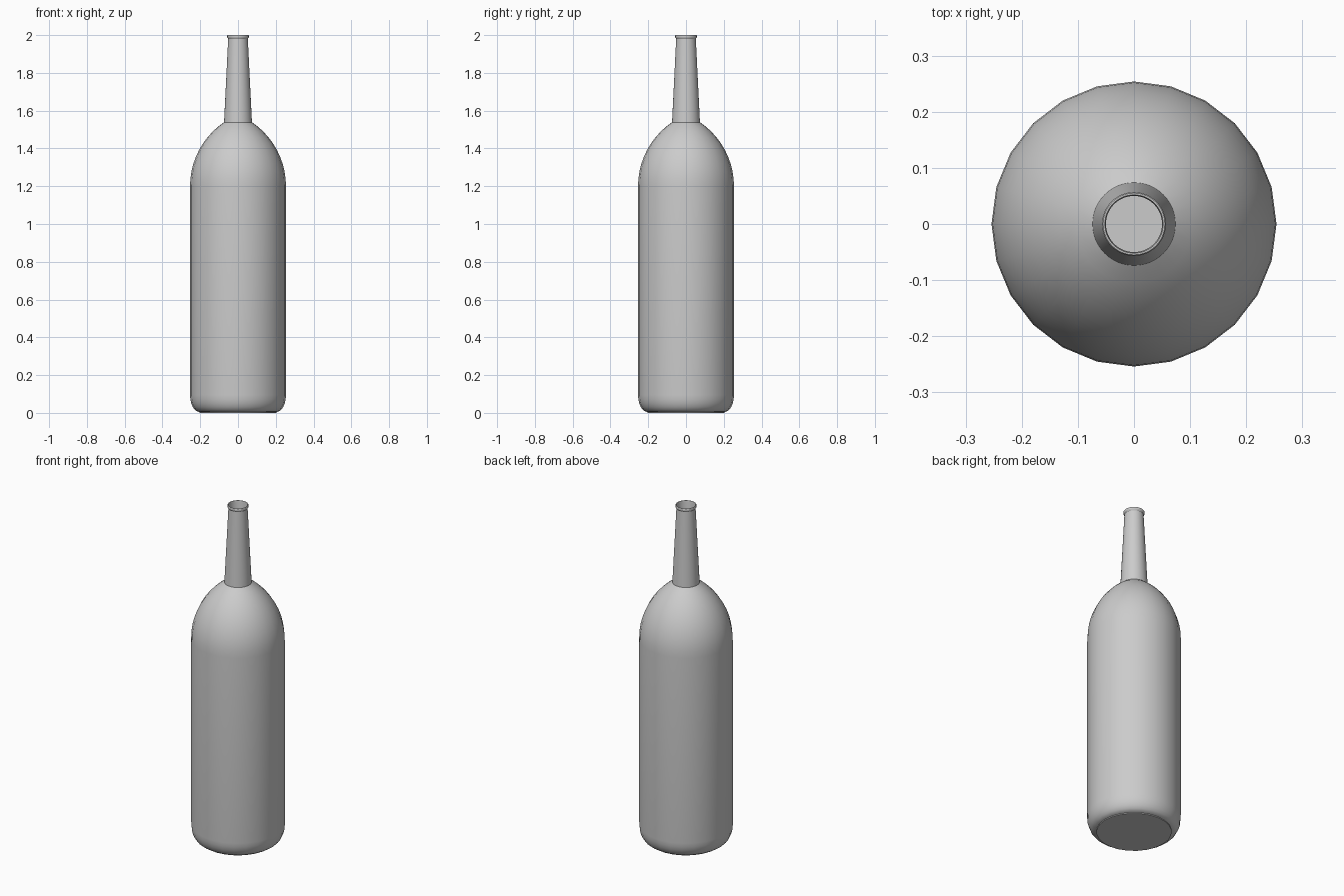
import bpy, bmesh, math

cube = bpy.data.objects.get("Cube")
if cube:
    bpy.data.objects.remove(cube, do_unlink=True)

grey = bpy.data.materials.new("light_grey")
grey.use_nodes = True
COLOUR = (0.6, 0.6, 0.6, 1)
grey.diffuse_color = COLOUR
grey.node_tree.nodes["Principled BSDF"].inputs["Base Color"].default_value = COLOUR


def lathe(name, profile, sides, cap_start=False, cap_end=False):
    """Revolve (radius, height) points about the z axis."""
    bm = bmesh.new()
    rings = []
    for r, z in profile:
        rings.append([bm.verts.new((r * math.cos(2 * math.pi * i / sides),
                                    r * math.sin(2 * math.pi * i / sides), z))
                      for i in range(sides)])
    for low, high in zip(rings, rings[1:]):
        for i in range(sides):
            j = (i + 1) % sides
            bm.faces.new((low[i], low[j], high[j], high[i]))
    if cap_start:
        bm.faces.new(rings[0][::-1])
    if cap_end:
        bm.faces.new(rings[-1])
    mesh = bpy.data.meshes.new(name)
    bm.to_mesh(mesh)
    bm.free()
    mesh.materials.append(grey)
    obj = bpy.data.objects.new(name, mesh)
    bpy.context.collection.objects.link(obj)
    bpy.ops.object.select_all(action='DESELECT')
    obj.select_set(True)
    bpy.context.view_layer.objects.active = obj
    bpy.ops.object.shade_smooth_by_angle(angle=math.radians(30))
    return obj


# Body: rounded foot, straight wall, arched shoulder
R = 0.254
foot = [(0.204 + 0.05 * math.sin(a), 0.095 - 0.09 * math.cos(a))
        for a in (math.radians(15 * k) for k in range(7))]
ARC, TOP = 0.4085, math.asin(0.34 / 0.4085)
shoulder = [(R - ARC + ARC * math.cos(TOP * k / 10), 1.2 + ARC * math.sin(TOP * k / 10))
            for k in range(11)]
body = [(0.204, 0.0)] + foot + shoulder
lathe("bottle_body", body, 24, cap_start=True, cap_end=True)

# Neck: tapered hollow tube with a small flared lip
neck = [(0.074, 1.535), (0.052, 1.98), (0.057, 1.988), (0.057, 1.997), (0.055, 2.0),
        (0.052, 2.0), (0.050, 1.99), (0.050, 1.535)]
lathe("bottle_neck", neck, 48)
